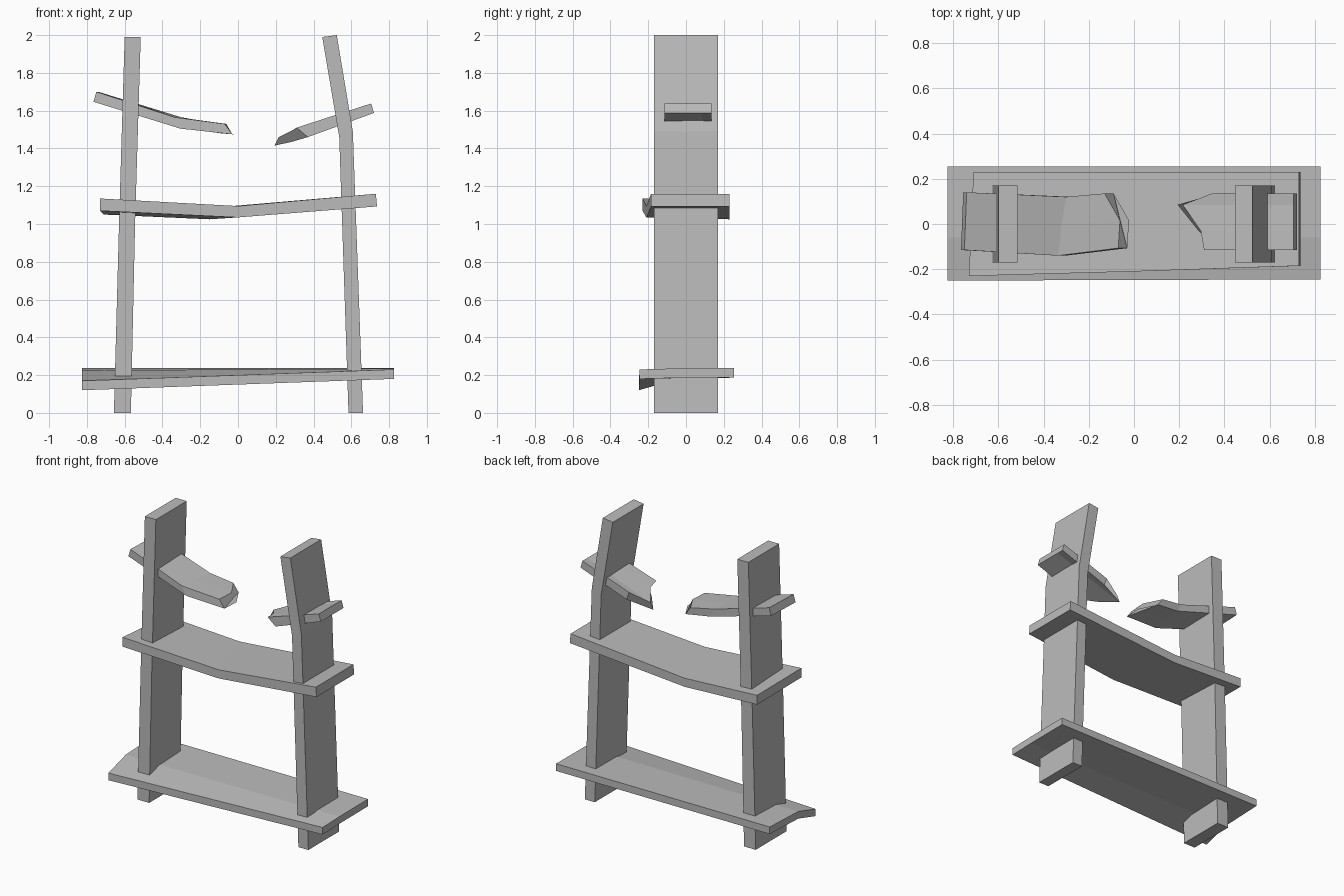
import bpy
from mathutils import Vector

default_cube = bpy.data.objects.get("Cube")
if default_cube:
    bpy.data.objects.remove(default_cube, do_unlink=True)

wood = bpy.data.materials.new("weathered grey")
wood.use_nodes = True
grey = (0.5, 0.5, 0.5, 1)
wood.diffuse_color = grey
wood.node_tree.nodes["Principled BSDF"].inputs["Base Color"].default_value = grey


def add_mesh(name, verts, faces):
    mesh = bpy.data.meshes.new(name)
    mesh.from_pydata(verts, [], faces)
    mesh.materials.append(wood)
    obj = bpy.data.objects.new(name, mesh)
    bpy.context.collection.objects.link(obj)
    # Make all normals point outwards
    import bmesh
    bm = bmesh.new()
    bm.from_mesh(mesh)
    bmesh.ops.recalc_face_normals(bm, faces=bm.faces)
    bm.to_mesh(mesh)
    bm.free()


def loft(name, rings):
    """Skin a row of equal closed rings and cap both ends."""
    n = len(rings[0])
    verts = [tuple(p) for ring in rings for p in ring]
    faces = [tuple(range(n)), tuple(range(len(verts) - n, len(verts)))]
    for r in range(len(rings) - 1):
        for i in range(n):
            a, b = r * n + i, r * n + (i + 1) % n
            faces.append((a, b, b + n, a + n))
    add_mesh(name, verts, faces)


def post(name, stations, half_depth=0.17):
    """Upright board from (left x, left z, right x, right z) stations."""
    rings = []
    for xl, zl, xr, zr in stations:
        rings.append([(xl, -half_depth, zl), (xr, -half_depth, zr),
                      (xr, half_depth, zr), (xl, half_depth, zl)])
    loft(name, rings)


def plank(name, stations):
    """Warped board: each station is its front-to-back top points and a drop to the underside."""
    rings = []
    for top, drop in stations:
        top = [Vector(p) for p in top]
        drops = drop if isinstance(drop, list) else [drop] * len(top)
        under = [p + Vector(d) for p, d in zip(top, drops)]
        rings.append(top + under[::-1])
    loft(name, rings)


# Uprights
post("right_post", [(-0.657, 0, -0.567, 0), (-0.63, 1, -0.545, 1),
                    (-0.6, 1.99, -0.515, 1.99)])
post("left_post", [(0.585, 0, 0.662, 0), (0.536, 1.46, 0.608, 1.49),
                   (0.446, 1.99, 0.523, 2)])

# Bottom shelf, with one sagging front corner
thick = (0, 0, -0.05)
plank("bottom_shelf", [
    ([(-0.825, -0.25, 0.17), (-0.825, -0.06, 0.225), (-0.825, 0.255, 0.237)], thick),
    ([(0.825, -0.245, 0.23), (0.825, -0.06, 0.235), (0.825, 0.255, 0.237)], thick),
])

# Middle shelf, bowed and twisted
thick = (0, 0, -0.065)
plank("middle_shelf", [
    ([(-0.73, -0.23, 1.135), (-0.71, 0.23, 1.115)], thick),
    ([(0, -0.21, 1.095), (-0.15, 0.23, 1.085)], (0, 0, -0.06)),
    ([(0.73, -0.185, 1.16), (0.73, 0.23, 1.16)], (0.006, 0, -0.067)),
])

# Snapped top shelf: the two remaining stubs
tilt = (-0.015, 0, -0.053)
snap = (0.04, 0, -0.055)
plank("right_broken_shelf", [
    ([(-0.75, -0.115, 1.7), (-0.745, 0.01, 1.7), (-0.74, 0.14, 1.7)], tilt),
    ([(-0.335, -0.14, 1.565), (-0.32, 0, 1.565), (-0.3, 0.12, 1.565)], (0.03, 0, -0.06)),
    ([(-0.07, -0.107, 1.53), (-0.062, 0.015, 1.53), (-0.13, 0.135, 1.535)], snap),
])
tilt = (0.015, 0, -0.05)
plank("left_broken_shelf", [
    ([(0.31, -0.115, 1.51), (0.295, -0.03, 1.5), (0.215, 0.085, 1.46), (0.345, 0.135, 1.515)],
     [(0.06, 0, -0.05), (-0.01, 0, -0.065), (-0.022, 0, -0.045), (0.02, 0, -0.055)]),
    ([(0.705, -0.115, 1.638), (0.705, -0.03, 1.638), (0.705, 0.085, 1.638),
      (0.705, 0.135, 1.638)], tilt),
])
